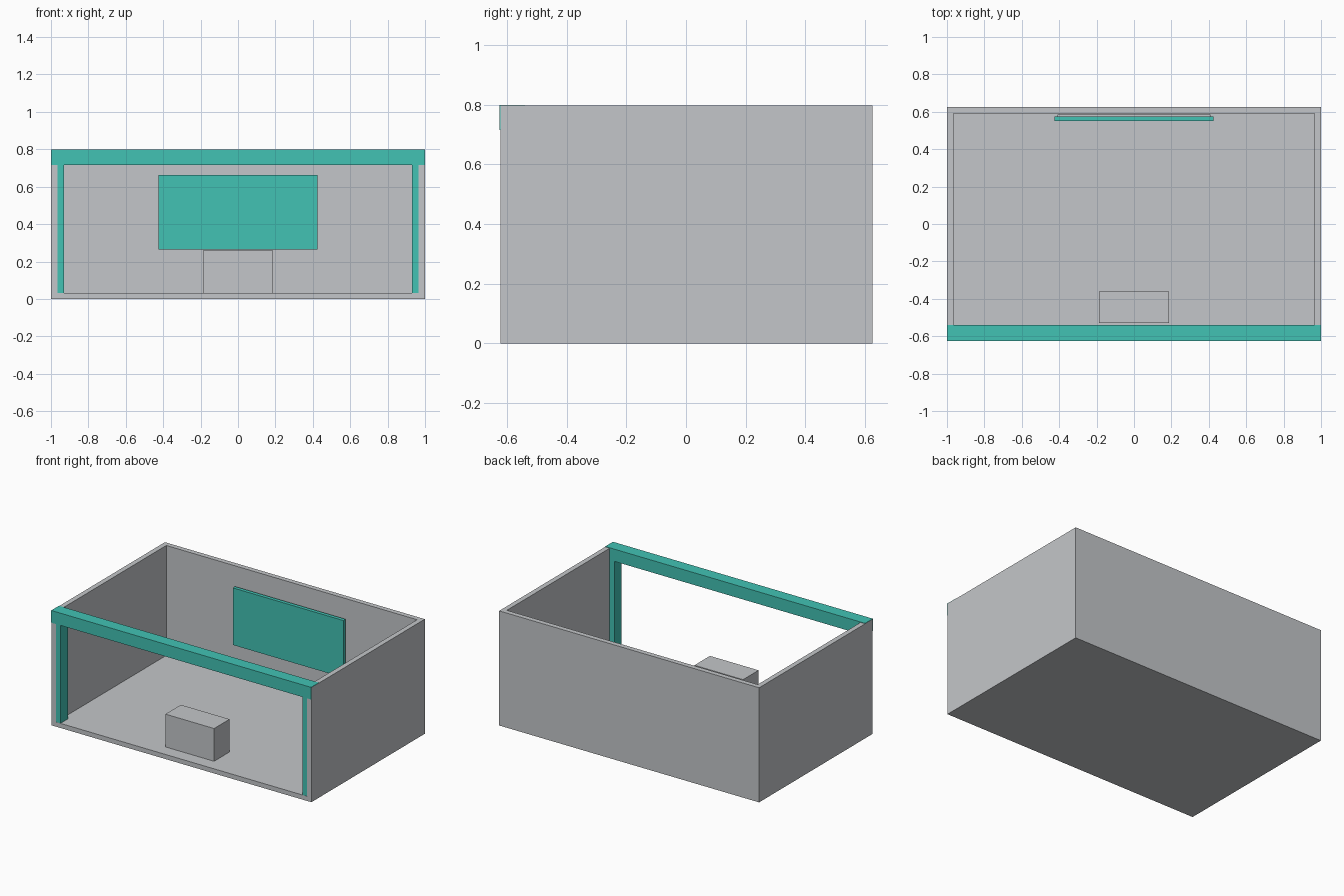
import bpy
import bmesh
from mathutils import Vector

if "Cube" in bpy.data.objects:
    bpy.data.objects.remove(bpy.data.objects["Cube"], do_unlink=True)


def make_material(name, color):
    mat = bpy.data.materials.new(name)
    mat.use_nodes = True
    mat.diffuse_color = color
    mat.node_tree.nodes["Principled BSDF"].inputs["Base Color"].default_value = color
    return mat


grey = make_material("light grey", (0.55, 0.565, 0.585, 1))
teal = make_material("teal", (0.054, 0.54, 0.456, 1))


def box(name, x, y, z, mat):
    """Box spanning the given (low, high) ranges."""
    bm = bmesh.new()
    bmesh.ops.create_cube(bm, size=1)
    for v in bm.verts:
        v.co = Vector([lo + (c + 0.5) * (hi - lo) for c, (lo, hi) in zip(v.co, (x, y, z))])
    mesh = bpy.data.meshes.new(name)
    bm.to_mesh(mesh)
    bm.free()
    mesh.materials.append(mat)
    obj = bpy.data.objects.new(name, mesh)
    bpy.context.collection.objects.link(obj)
    return obj


WALL, FLOOR = 0.035, 0.032
FRONT, BACK, TOP = -0.622, 0.625, 0.797

# Room shell: solid block hollowed out, open at the front and top
shell = box("room_shell", (-1, 1), (FRONT, BACK), (0, TOP), grey)
cutter = box("room_cutter", (WALL - 1, 1 - WALL), (-1, BACK - WALL), (FLOOR, 1), grey)
cutter.hide_render = True
hollow = shell.modifiers.new("hollow", 'BOOLEAN')
hollow.operation = 'DIFFERENCE'
hollow.solver = 'EXACT'
hollow.object = cutter
bpy.context.view_layer.objects.active = shell
bpy.ops.object.modifier_apply(modifier=hollow.name)
bpy.data.objects.remove(cutter, do_unlink=True)

# Entrance frame: header beam and a post at each side
box("header_beam", (-0.9995, 0.9995), (-0.625, -0.54), (0.715, 0.8), teal)
for side, s in (("left", 1), ("right", -1)):
    xs = sorted((s * 0.93, s * (1 - WALL)))
    box(side + "_post", xs, (-0.621, -0.54), (FLOOR, 0.715), teal)

# Display panel with its backing plate
box("display_panel", (-0.425, 0.425), (0.55, 0.575), (0.265, 0.662), teal)
box("panel_backing", (-0.41, 0.41), (0.575, 0.585), (0.28, 0.647), grey)

# Counter near the entrance
box("counter", (-0.187, 0.187), (-0.53, -0.36), (FLOOR, 0.26), grey)
